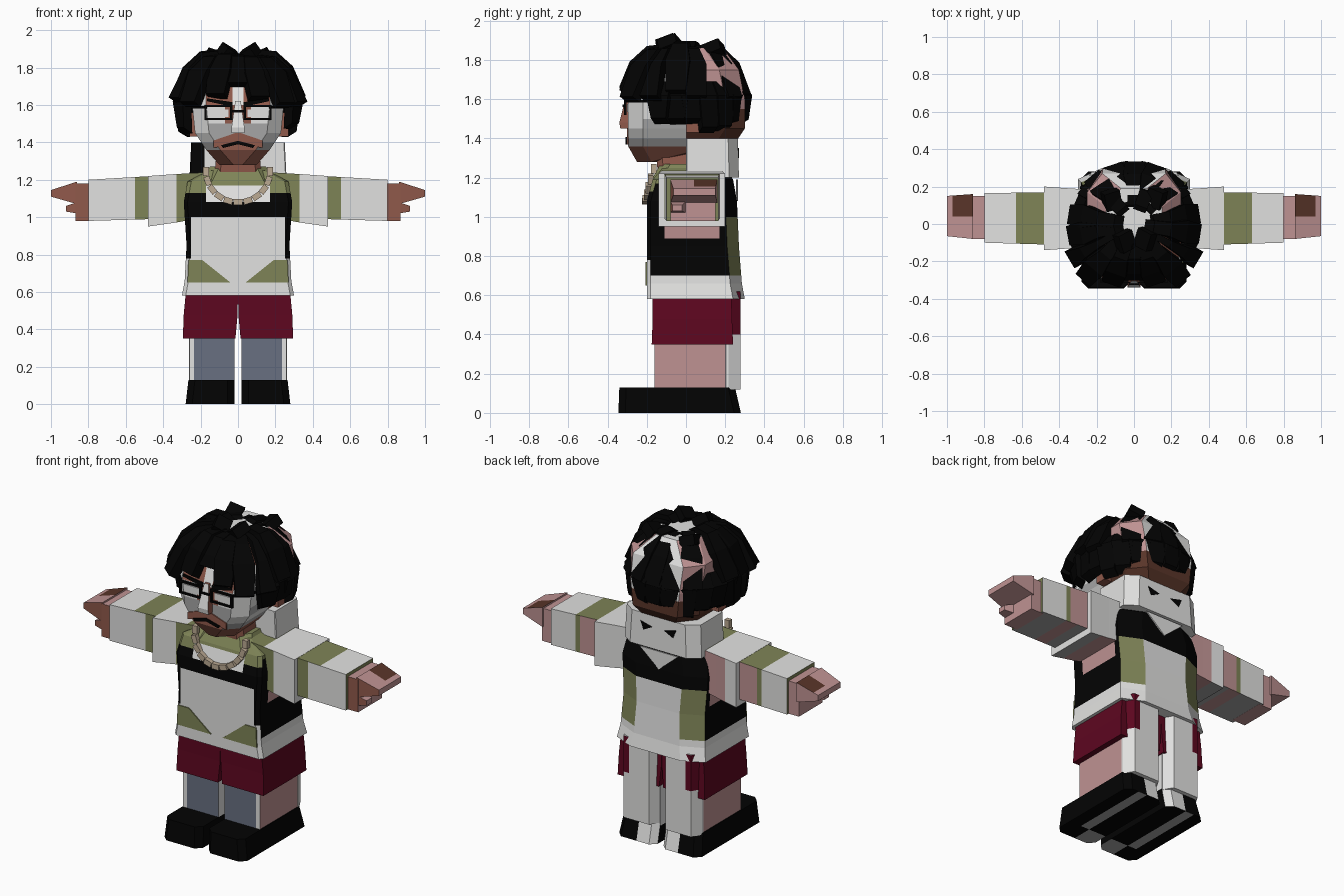
import bpy, bmesh, math, random
from mathutils import Vector

random.seed(4)
if "Cube" in bpy.data.objects:
    bpy.data.objects.remove(bpy.data.objects["Cube"])

COLOURS = {
    "black": (.001, .001, .001), "white": (.76, .76, .75), "grey": (.38, .38, .38),
    "maroon": (.11, .002, .014), "olive": (.21, .23, .095), "pink": (.52, .29, .29),
    "brown": (.28, .1, .07), "dark_brown": (.1, .035, .022),
    "slate_blue": (.14, .16, .22), "tan": (.5, .4, .29),
}
NAMES = list(COLOURS)
MATS = []
for key, rgb in COLOURS.items():
    m = bpy.data.materials.new(key)
    m.use_nodes = True
    m.diffuse_color = (*rgb, 1)
    bsdf = m.node_tree.nodes["Principled BSDF"]
    bsdf.inputs["Base Color"].default_value = (*rgb, 1)
    bsdf.inputs["Roughness"].default_value = .9
    MATS.append(m)


def finish(bm, name, rule, cuts=()):
    """Cut the mesh along axis planes, then colour each face by a rule."""
    for axis, value in cuts:
        normal = Vector([float(axis == a) for a in "xyz"])
        bmesh.ops.bisect_plane(bm, geom=bm.verts[:] + bm.edges[:] + bm.faces[:],
                               plane_co=normal * value, plane_no=normal)
    bmesh.ops.recalc_face_normals(bm, faces=bm.faces)
    for f in bm.faces:
        c = f.calc_center_median()
        f.material_index = NAMES.index(rule if isinstance(rule, str) else rule(c, f.normal))
    mesh = bpy.data.meshes.new(name)
    bm.to_mesh(mesh)
    bm.free()
    for m in MATS:
        mesh.materials.append(m)
    obj = bpy.data.objects.new(name, mesh)
    bpy.context.collection.objects.link(obj)
    return obj


def skin(rings, name, rule, cuts=()):
    """Bridge equal rings of points and cap both ends."""
    bm = bmesh.new()
    loops = [[bm.verts.new(p) for p in ring] for ring in rings]
    n = len(loops[0])
    for a, b in zip(loops, loops[1:]):
        for i in range(n):
            j = (i + 1) % n
            bm.faces.new((a[i], a[j], b[j], b[i]))
    bm.faces.new(loops[0])
    bm.faces.new(loops[-1])
    return finish(bm, name, rule, cuts)


def loft(name, axis, rings, rule, cuts=(), chamfer=0, side=1, back=None):
    """Loft rectangles (position, u0, u1, v0, v1) along an axis; back sets the rear chamfer."""
    out = []
    for t, u0, u1, v0, v1 in rings:
        k = chamfer
        bu, bv = back or (k, k)
        uv = [(u0, v0), (u1, v0), (u1, v1), (u0, v1)] if not k else [
            (u0 + k, v0), (u1 - k, v0), (u1, v0 + k), (u1, v1 - bv),
            (u1 - bu, v1), (u0 + bu, v1), (u0, v1 - bv), (u0, v0 + k)]
        order = {"x": lambda u, v: (t * side, u, v), "z": lambda u, v: (u * side, v, t)}[axis]
        out.append([order(u, v) for u, v in uv])
    return skin(out, name, rule, cuts)


def box(name, x0, x1, y0, y1, z0, z1, rule, cuts=(), side=1):
    return loft(name, "z", [(z0, x0, x1, y0, y1), (z1, x0, x1, y0, y1)], rule, cuts, 0, side)


def plate(name, points, y, colour, side=1):
    """Thin painted panel in the x-z plane."""
    skin([[(x * side, yy, z) for x, z in points] for yy in (y, y + .008)], name, colour)


def torso_rule(c, n):
    x = abs(c.x)
    if n.y < -.4:
        if c.z > 1.17:
            return "olive"
        if c.z > 1.08:
            return "white" if x < .17 else "black" if c.z < 1.13 else "olive"
        if c.z > 1:
            return "black"
        return "black" if x > .25 and c.z > .78 else "white"
    if n.y > .2 and c.y > .1:
        if c.z > 1:
            return "black"
        return "olive" if x > .15 and c.z > .7 else "white"
    if c.z > 1.17:
        return "olive"
    return "white" if c.z < .7 else "pink" if c.z > .89 and -.11 < c.y < .17 else "black"


# Shirt body and collar
loft("shirt", "z", [(.58, -.3, .3, -.2, .3), (.66, -.285, .285, -.2, .285),
                    (.85, -.275, .275, -.2, .27), (1.08, -.29, .29, -.2, .26),
                    (1.19, -.27, .27, -.17, .24), (1.25, -.16, .16, -.12, .2)],
     torso_rule, [("z", v) for v in (.7, .78, .89, 1, 1.13, 1.17)]
     + [("x", s * v) for v in (.17, .25) for s in (1, -1)]
     + [("y", -.11), ("y", .17)], .02, 1, (.13, .06))
plate("collar_notch", [(-.13, 1.19), (.13, 1.19), (0, 1.08)], .256, "white")
loft("neck", "z", [(1.18, -.13, .13, -.14, .1), (1.4, -.11, .11, -.16, .1)], "brown", (), .03)
loft("collar", "z", [(1.19, -.19, .19, -.175, .2), (1.27, -.15, .15, -.13, .15)], "olive", (), .05)
loft("hood", "z", [(1.2, -.26, .26, 0, .27), (1.4, -.25, .25, 0, .265)],
     lambda c, n: "black" if n.y < -.5 and c.x < -.18 else "white", [("x", -.18)],
     .005, 1, (.07, .05))


def sleeve_rule(c, n):
    x = abs(c.x)
    if n.y < -.5:
        return "olive" if x < .33 or .48 < x < .55 else "white"
    if n.z > .5:
        return "olive" if x < .26 or .48 < x < .63 else "white"
    if n.y > .5:
        return "pink" if .48 < x < .6 or -.4 < c.x < -.26 else "olive" if .6 < x < .63 else "white"
    if abs(n.x) > .5:
        return "olive"
    return "pink" if x < .4 or .55 < x < .63 else "grey"


def hand_rule(c, n):
    if n.y < -.5:
        return "brown"
    return "dark_brown" if n.z > .3 and .86 < abs(c.x) < .98 and c.y > .04 else "pink"


def shoe_rule(c, n):
    x = abs(c.x)
    if n.z < -.5:
        return "grey" if .14 < x < .2 and c.y > -.22 or x < .14 and c.y < -.22 else "black"
    return "white" if n.y > .5 and x < .14 else "black"


for s, word in ((1, "left"), (-1, "right")):
    # Sleeves and hands
    cuts = [("x", s * v) for v in (.26, .33, .4, .5, .55, .6, .63)]
    loft(word + "_upper_sleeve", "x", [(.17, -.12, .18, 1, 1.24), (.34, -.13, .19, .97, 1.23),
                                       (.48, -.14, .2, .95, 1.22)],
         lambda c, n: "white" if abs(n.x) > .5 else sleeve_rule(c, n), cuts, 0, s)
    loft(word + "_lower_sleeve", "x", [(.46, -.11, .17, .99, 1.22), (.8, -.1, .165, .98, 1.2)],
         sleeve_rule, cuts, 0, s)
    loft(word + "_palm", "x", [(.78, -.08, .15, .98, 1.18), (.87, -.08, .15, .98, 1.18)],
         hand_rule, (), 0, s)
    loft(word + "_fingers", "x", [(.86, -.08, .16, 1.07, 1.19), (1, -.065, .15, 1.11, 1.145)],
         hand_rule, [("y", .04), ("x", s * .97)], 0, s)
    loft(word + "_thumb", "x", [(.86, -.08, 0, 1.02, 1.08), (.92, -.07, -.02, 1.03, 1.06)],
         hand_rule, (), 0, s)

    # Legs, shorts and shoes
    box(word + "_leg", .02, .26, -.16, .22, .1, .4,
        lambda c, n: ("slate_blue" if abs(c.x) < .235 else "white") if n.y < -.5
        else "pink" if n.x * c.x > 0 else "white", [("x", s * .235)], s)
    loft(word + "_leg_back", "z", [(.12, .02, .262, .2, .278), (.62, .02, .262, .2, .278)],
         lambda c, n: "maroon" if n.y > .3 and abs(c.x) > .19 and c.z > .4 else "white",
         [("x", s * .19), ("z", .4)], .004, s, (.035, .06))
    loft(word + "_shorts", "z", [(.35, .014, .295, -.175, .24), (.48, .002, .29, -.17, .235),
                                 (.64, 0, .275, -.17, .23)], "maroon", (), 0, s)
    loft(word + "_shoe", "z", [(0, .02, .28, -.345, .28), (.13, .02, .265, -.34, .25)], shoe_rule,
         [("x", s * .14), ("x", s * .2), ("y", -.22)], .035, s)
    plate(word + "_hem_patch", [(.27, .65), (.04, .65), (.19, .77), (.265, .77)],
          -.206, "olive", s)
    plate(word + "_hood_mark", [(.04, 1.33), (.12, 1.35), (.1, 1.3)], .262, "black", s)

    # Ears, eyes, glasses and moustache
    box(word + "_ear", .22, .27, 0, .07, 1.43, 1.56, "brown", (), s)
    plate(word + "_eye", [(.05, 1.535), (.16, 1.535), (.16, 1.575), (.05, 1.575)],
          -.3, "white", s)
    plate(word + "_brow", [(.03, 1.59), (.165, 1.62), (.165, 1.635), (.03, 1.615)], -.3, "black", s)
    for part, x0, x1, z0, z1 in (("top", .03, .18, 1.588, 1.6), ("bottom", .03, .18, 1.52, 1.53),
                                 ("inner", .03, .042, 1.52, 1.6), ("outer", .168, .18, 1.52, 1.6)):
        box(f"{word}_glasses_{part}", x0, x1, -.315, -.303, z0, z1, "black", (), s)
    skin([[(x * s, y, z) for x, y in ((.17, -.31), (.25, -.22), (.255, .03), (.24, .03),
                                      (.24, -.21), (.165, -.3))] for z in (1.582, 1.595)],
         word + "_glasses_arm", "black")
    plate(word + "_moustache", [(0, 1.455), (.13, 1.41), (.13, 1.37), (0, 1.4)], -.302, "brown", s)
    plate(word + "_mouth", [(0, 1.408), (.09, 1.385), (.08, 1.37), (0, 1.39)], -.308, "black", s)

box("glasses_bridge", -.03, .03, -.325, -.31, 1.56, 1.572, "black")


# Head
def head_rule(c, n):
    x = abs(c.x)
    if c.z > 1.55 and c.y > 0:
        return "pink" if abs(n.x) > .5 else "white"
    if c.z > 1.75:
        return "brown" if abs(n.x) > .3 else "white"
    if c.y > 0:
        return "dark_brown"
    if c.z < 1.4:
        return "grey" if abs(n.x) > .4 and c.z > 1.34 else "brown"
    if n.y < -.85:
        if c.z > 1.6:
            return "white" if x < .03 else "brown"
        return "brown" if x < .07 and c.z > 1.5 else "white" if c.z > 1.5 else "grey"
    return "grey" if c.z < 1.5 and abs(n.x) > .9 else "white"


loft("head", "z", [(1.28, -.1, .1, -.25, -.08), (1.36, -.17, .17, -.295, .24),
                   (1.45, -.23, .23, -.295, .3), (1.6, -.245, .245, -.295, .3),
                   (1.75, -.25, .25, -.24, .27), (1.86, -.15, .15, -.12, .19)],
     head_rule, [("z", v) for v in (1.4, 1.5, 1.55)] + [("y", 0)]
     + [("x", v) for v in (-.07, -.03, .03, .07)], .075, 1, (.08, .1))
loft("nose", "z", [(1.45, -.035, .035, -.335, -.28), (1.48, -.035, .035, -.34, -.28),
                   (1.62, -.015, .015, -.305, -.28)],
     lambda c, n: "white" if n.y < -.5 else "brown")

# Necklace of short links
for i in range(11):
    a = math.pi * i / 10
    x, z = .17 * math.cos(a), 1.245 - .165 * math.sin(a)
    link = box("necklace_link", -.016, .016, -.014, .014, -.024, .024, "tan")
    link.location = (x, -.165 - .045 * math.sin(a), z)
    link.rotation_euler.y = math.atan2(-.17 * math.sin(a), -.16 * math.cos(a))


# Hair made of chunky tapering locks, squarer at the front
def lock(angle, profile, thick=.05):
    c, s = math.cos(angle), math.sin(angle)
    k = (c ** 4 + s ** 4) ** -.25 if s < 0 else 1
    out = Vector((c * k * .355, s * k * .335, 0))
    tangent = Vector((-s, c, 0))
    inward = out.normalized() * thick
    rings = []
    for scale, z, w in profile:
        p = out * scale + Vector((0, 0, z))
        t = tangent * w
        drop = Vector((0, 0, -.03))
        rings.append([p - t, p + t, p + t - inward + drop, p - t - inward + drop])
    skin(rings, "hair_lock", "black")


for i in range(18):
    if i in (1, 7):  # partings behind the temples
        continue
    a = math.tau * (i + .5) / 18
    lift = .1 if math.sin(a) < -.97 else .03 if math.sin(a) < -.9 else 0
    thin = .5 if i in (10, 16) else 1  # open partings over the brows
    j = random.uniform(-.02, .02)
    lock(a + j, [(.3, 1.88 + j, .035 * thin), (.56, 1.87 + j, .038 * thin),
                 (.8, 1.79 + j, .062 * thin), (1 - lift, 1.63 + lift + j, .052)])
# Lower layer around the sides and back
for i in range(15):
    a = math.radians(-26 + 232 * i / 14)
    j = random.uniform(-.035, .035)
    rear = .08 * max(0, math.sin(a))
    lock(a, [(.78 + rear, 1.69, .055), (.92 + rear, 1.62, .062), (.88 + rear, 1.48 + j, .042)])
# Tufts on the crown
for x, y, turn in ((-.05, -.09, .5), (.06, -.08, -.5), (-.12, .13, .3), (.12, .14, -.4)):
    tuft = box("hair_tuft", -.045, .045, -.05, .05, -.03, .03, "black")
    tuft.location = (x, y, 1.875 if y < 0 else 1.85)
    tuft.rotation_euler = (.4, turn, turn)
